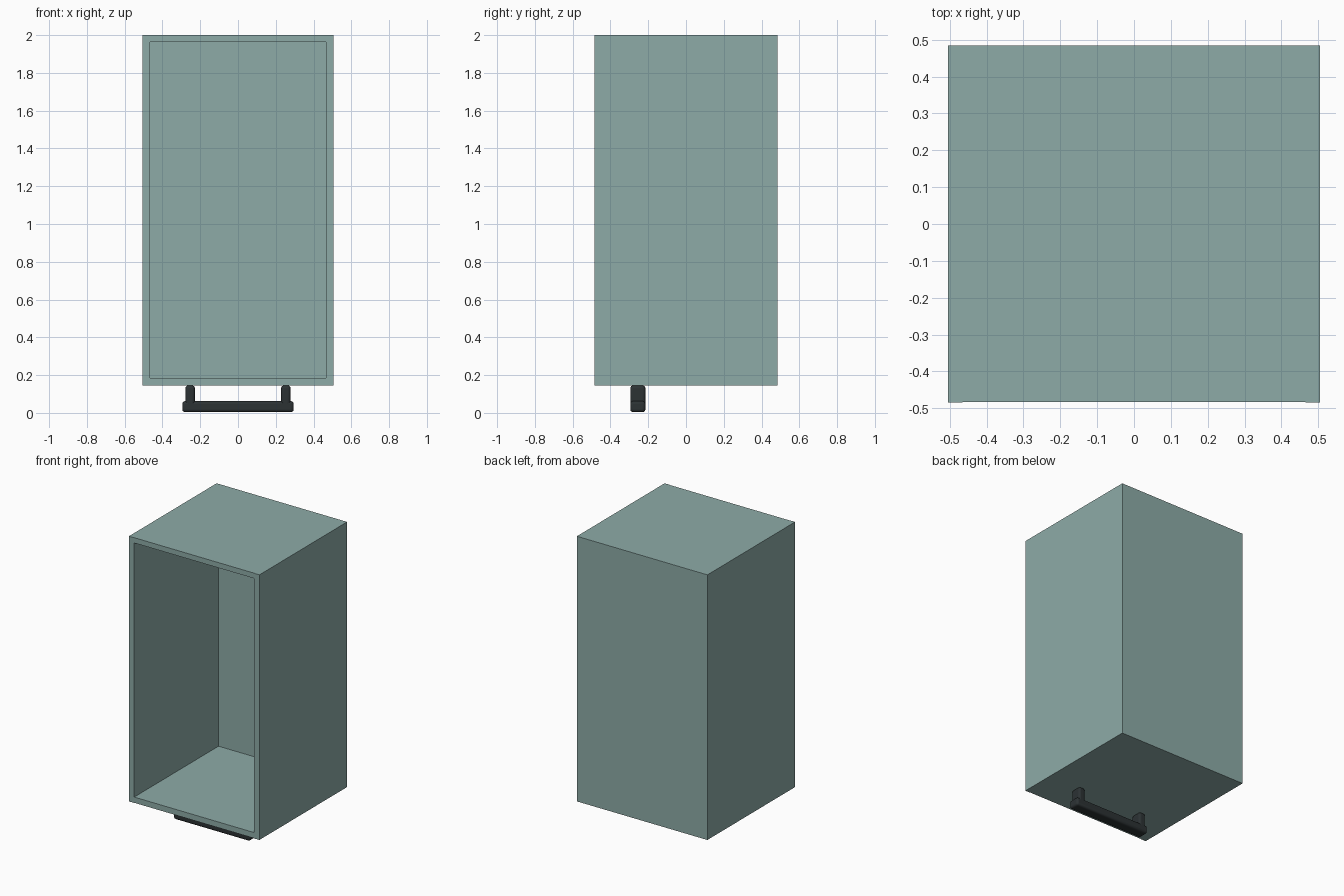
import bpy, bmesh
from mathutils import Vector

if "Cube" in bpy.data.objects:
    bpy.data.objects.remove(bpy.data.objects["Cube"])


def material(name, color):
    m = bpy.data.materials.new(name)
    m.diffuse_color = (*color, 1)
    m.use_nodes = True
    m.node_tree.nodes["Principled BSDF"].inputs["Base Color"].default_value = m.diffuse_color
    return m


def box(name, lo, hi, mat, bevel=0.0):
    lo, hi = Vector(lo), Vector(hi)
    bm = bmesh.new()
    bmesh.ops.create_cube(bm, size=1)
    for v in bm.verts:
        v.co = Vector([a * b for a, b in zip(v.co, hi - lo)]) + (lo + hi) / 2
    me = bpy.data.meshes.new(name)
    bm.to_mesh(me)
    bm.free()
    ob = bpy.data.objects.new(name, me)
    bpy.context.collection.objects.link(ob)
    me.materials.append(mat)
    if bevel:
        mod = ob.modifiers.new("round", 'BEVEL')
        mod.width, mod.segments = bevel, 4
        bpy.context.view_layer.objects.active = ob
        ob.select_set(True)
        bpy.ops.object.shade_smooth_by_angle()
        ob.select_set(False)
    return ob


teal = material("painted_panel", (0.27, 0.41, 0.39))
dark = material("dark_handle", (0.025, 0.032, 0.034))

W, D, T = 0.505, 0.485, 0.04      # half width, half depth, panel thickness
Z0, Z1 = 0.145, 2.0

# Open-fronted cabinet: back, top and bottom panels
box("back_panel", (-W, D - 0.036, Z0), (W, D, Z1), teal)
box("top_panel", (-W + T, -D + 0.002, Z1 - 0.037), (W - T, D - 0.036, Z1), teal)
box("bottom_panel", (-W + T, -D + 0.002, Z0), (W - T, D - 0.036, Z0 + T), teal)

# Side panels and handle posts on both sides
for side, s in (("left", -1), ("right", 1)):
    xs = sorted((s * (W - T), s * W))
    box(side + "_panel", (xs[0], -D, Z0), (xs[1], D - 0.036, Z1), teal)
    xs = sorted((s * 0.228, s * 0.278))
    box(side + "_handle_post", (xs[0], -0.295, 0.03), (xs[1], -0.215, Z0), dark, 0.015)

# Handle grip under the bottom panel
box("handle_grip", (-0.295, -0.295, 0.004), (0.295, -0.215, 0.062), dark, 0.015)
